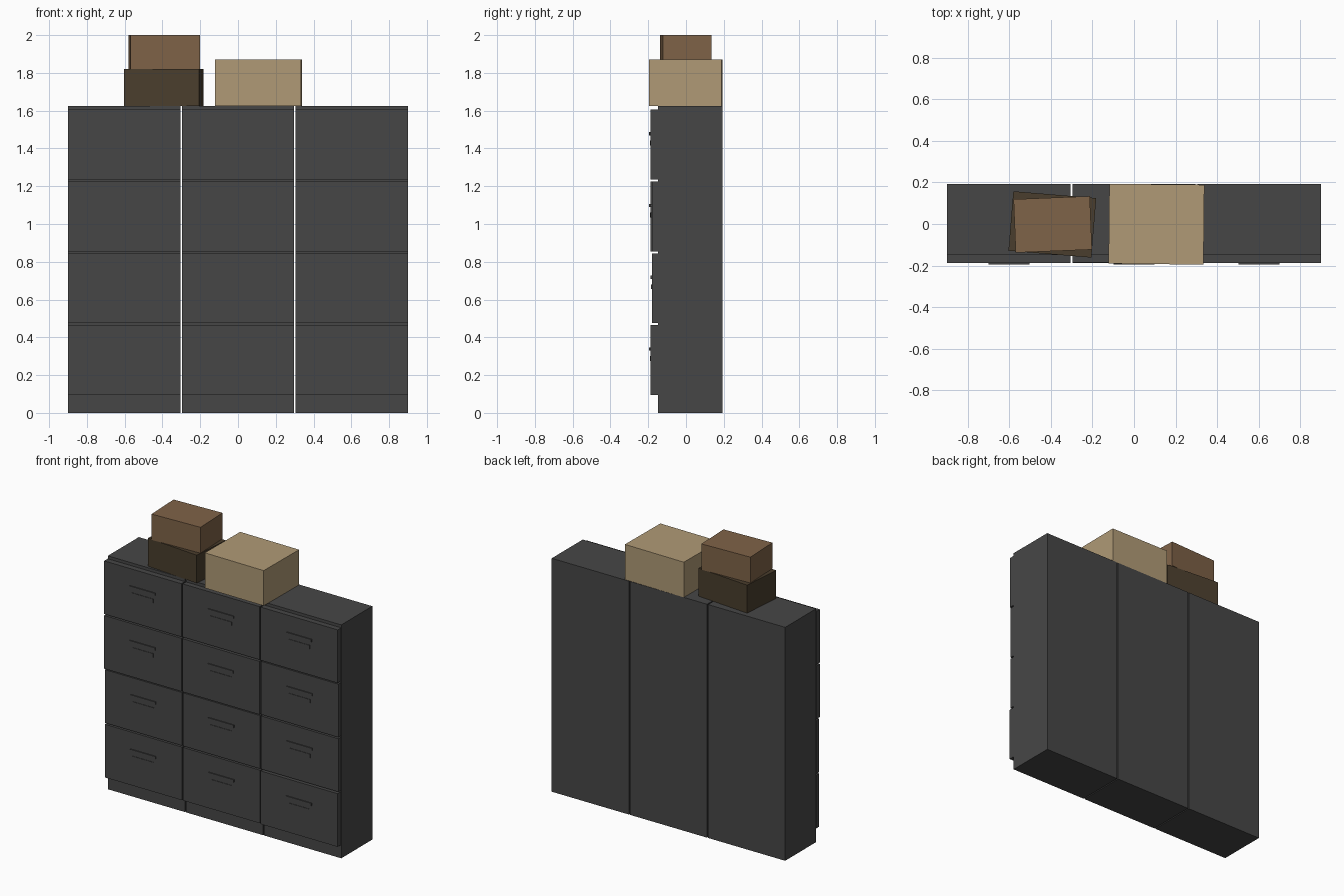
import bpy, math

if "Cube" in bpy.data.objects:
    bpy.data.objects.remove(bpy.data.objects["Cube"])


def material(name, rgb):
    m = bpy.data.materials.new(name)
    m.diffuse_color = (*rgb, 1)
    m.use_nodes = True
    m.node_tree.nodes["Principled BSDF"].inputs["Base Color"].default_value = m.diffuse_color
    return m


STEEL = material("dark_grey_steel", (0.062, 0.062, 0.062))
TAN = material("tan_card", (0.434, 0.323, 0.181))
BROWN = material("brown_card", (0.212, 0.125, 0.065))
DARK = material("dark_brown_card", (0.068, 0.048, 0.026))


def box(name, lo, hi, mat, turn=0):
    """Box between two corners, turned about its own vertical axis."""
    size = [b - a for a, b in zip(lo, hi)]
    bpy.ops.mesh.primitive_cube_add(size=1, location=[(a + b) / 2 for a, b in zip(lo, hi)])
    o = bpy.context.object
    o.name = name
    for v in o.data.vertices:
        v.co = [c * s for c, s in zip(v.co, size)]
    o.rotation_euler.z = math.radians(turn)
    o.data.materials.append(mat)
    return o


def carton(name, x, y, z0, z1, w, d, turn, mat):
    box(name, (x - w / 2, y - d / 2, z0), (x + w / 2, y + d / 2, z1), mat, turn)


# three cabinets; drawer fronts (bottom to top) stand open by slightly different amounts
FRONTS = {"left": (-0.181, -0.181, -0.188, -0.188),
          "middle": (-0.181, -0.181, -0.188, -0.185),
          "right": (-0.188, -0.181, -0.181, -0.187)}
HALF = 0.297
for i, (side, fronts) in enumerate(FRONTS.items()):
    cx = (i - 1) * 0.602
    box(side + "_cabinet", (cx - HALF, -0.148, 0), (cx + HALF, 0.193, 1.625), STEEL)
    for row, y in enumerate(fronts):
        z = 0.095 + 0.38 * row
        tag = f"{side}_drawer_{row + 1}"
        box(tag, (cx - HALF, y, z), (cx + HALF, -0.149, z + 0.37), STEEL)
        # pull lip and the label plate under it
        box(tag + "_pull", (cx - 0.098, y - 0.007, z + 0.234), (cx + 0.098, y + 0.002, z + 0.252), STEEL)
        box(tag + "_label_plate", (cx - 0.082, y - 0.003, z + 0.18), (cx + 0.082, y + 0.002, z + 0.206), STEEL)

# cartons on top
carton("large_carton", 0.108, -0.001, 1.625, 1.87, 0.457, 0.384, -0.6, TAN)
carton("lower_carton", -0.393, -0.002, 1.625, 1.82, 0.40, 0.287, -4.7, DARK)
carton("upper_carton", -0.391, -0.002, 1.82, 2.0, 0.367, 0.257, 2.3, BROWN)
